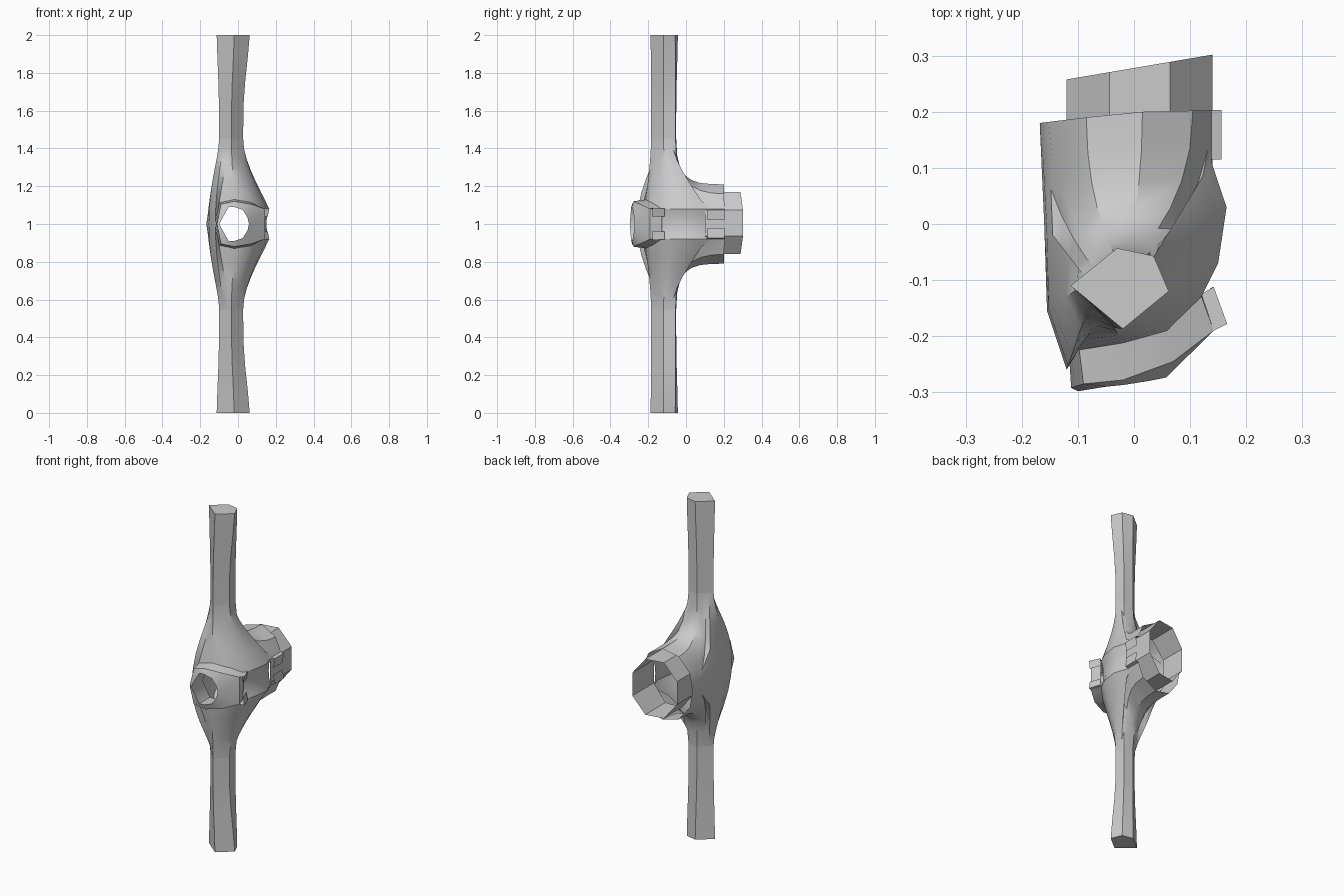
import bpy, math
from mathutils import Vector

if "Cube" in bpy.data.objects:
    bpy.data.objects.remove(bpy.data.objects["Cube"])


def make(name, rings, closed=True, cap=False, mirror=False):
    """Loft rings of points into a surface; heights are stored relative to z = 1."""
    n = len(rings[0])
    verts = [(x, y, z - 1) for r in rings for x, y, z in r]
    faces = []
    for i in range(len(rings) - 1):
        for j in range(n if closed else n - 1):
            k = (j + 1) % n
            faces.append((i * n + j, i * n + k, (i + 1) * n + k, (i + 1) * n + j))
    if cap:
        faces.append(tuple((len(rings) - 1) * n + j for j in range(n)))
    me = bpy.data.meshes.new(name)
    me.from_pydata(verts, [], faces)
    me.polygons.foreach_set("use_smooth", [True] * len(faces))
    me.set_sharp_from_angle(angle=math.radians(35))
    ob = bpy.data.objects.new(name, me)
    ob.location.z = 1
    bpy.context.collection.objects.link(ob)
    if mirror:
        m = ob.modifiers.new("mirror", 'MIRROR')
        m.use_axis = (False, False, True)
        m.merge_threshold = 0.0005
    return ob


# five-sided arm sections, clockwise from the left corner
end = [(-0.113, -0.11), (-0.03, -0.043), (0.035, -0.057), (0.062, -0.12), (-0.02, -0.187)]
neck = [(-0.1, -0.115), (-0.035, -0.052), (0.022, -0.056), (0.027, -0.12), (-0.035, -0.185)]


def section(t, z):
    return [(a[0] + (b[0] - a[0]) * t, a[1] + (b[1] - a[1]) * t, z) for a, b in zip(neck, end)]


# upper and lower arms
make("arms", [section(0, 1.43), section(0.05, 1.62), section(0.3, 1.75),
              section(0.7, 1.88), section(1, 2.0)], cap=True, mirror=True)

# body: flares from the neck into the side walls, back rim and front rim
rim = [(-0.12, -0.26, 1.0), (-0.155, -0.155, 1.0), (-0.16, 0.0, 1.0),
       (-0.168, 0.18, 1.0), (-0.152, 0.182, 1.1), (-0.085, 0.19, 1.185),
       (0.015, 0.2, 1.21), (0.105, 0.202, 1.16), (0.138, 0.203, 1.08),
       (0.138, 0.11, 1.08), (0.165, 0.03, 1.08), (0.15, -0.07, 1.08),
       (0.12, -0.13, 1.08), (0.06, -0.19, 1.115), (-0.02, -0.212, 1.13), (-0.1, -0.225, 1.11)]
keys = [1, 5, 8, 11, 14, 17]
arm_pts = [None] * 16
for s in range(5):
    a, b = Vector(neck[s]), Vector(neck[(s + 1) % 5])
    for i in range(keys[s], keys[s + 1]):
        p = a.lerp(b, (i - keys[s]) / (keys[s + 1] - keys[s]))
        arm_pts[i % 16] = p * 1.0
columns = []
for (ax, ay), f in zip(arm_pts, rim):
    p0, p3 = Vector((ax, ay, 1.455)), Vector(f)
    if f[1] > 0.15:                       # sweeps back into the rear socket
        p1 = Vector((ax, ay, 1.22))
        p2 = Vector((f[0], 0.03, f[2] + 0.05 * (f[2] < 1.05)))
    elif f[2] < 1.01:                     # drops down the left wall
        p1, p2 = Vector((ax, ay, 1.35)), Vector((f[0], f[1], 1.22))
    else:                                 # right wall and front
        p1 = Vector((ax, ay, 1.33))
        p2 = p3.lerp(Vector((ax, ay, 1.08)), 0.25)
        p2.z = f[2] + 0.08
    columns.append([p0 * (1 - t)**3 + p1 * 3 * t * (1 - t)**2 + p2 * 3 * t * t * (1 - t) + p3 * t**3
                    for t in [i / 7 for i in range(8)]])
make("body_shell", [list(r) for r in zip(*columns)], mirror=True)

# panel closing the right side
side = rim[9:13]
make("side_panel", [[(x - d, y, z) for x, y, _ in side]
                    for d, z in ((0, 1.08), (0.012, 1.04), (0.014, 1.0))],
     closed=False, mirror=True)

# clip tabs beside the panel
make("back_tabs", [[(0.138, 0.115, 1.08), (0.138, 0.203, 1.08)],
                   [(0.156, 0.115, 1.075), (0.156, 0.203, 1.075)],
                   [(0.152, 0.115, 1.02), (0.152, 0.203, 1.02)]], closed=False, mirror=True)
make("front_tabs", [[(0.12, -0.125, 1.08), (0.142, -0.19, 1.08)],
                    [(0.142, -0.112, 1.082), (0.166, -0.178, 1.085)],
                    [(0.135, -0.115, 1.04), (0.158, -0.18, 1.04)]], closed=False, mirror=True)


# rear collar: open eight-sided tube with a slanted end
def octagon(y, slant):
    pts = []
    for i in range(8):
        a = math.radians(45 * i + 22.5)
        x = 0.01 + 0.141 * math.cos(a)
        pts.append((x, y + slant * x, 1.005 + 0.178 * math.sin(a)))
    return pts


make("rear_collar", [octagon(0.1, 0), octagon(0.278, 0.17)])

# front ring: tapers to the small front opening, with a short inner tube (upper half, mirrored)
ring_back = [(-0.118, -0.2, 1.0), (-0.1, -0.205, 1.115), (-0.02, -0.205, 1.13),
             (0.06, -0.18, 1.118), (0.12, -0.128, 1.08), (0.126, -0.128, 1.0)]
ring_mid = [(-0.112, -0.292, 1.0), (-0.09, -0.285, 1.105), (-0.02, -0.278, 1.12),
            (0.07, -0.245, 1.105), (0.142, -0.19, 1.08), (0.142, -0.19, 1.0)]
ring_lip = [(-0.1, -0.298, 1.0), (-0.05, -0.29, 1.09), (-0.02, -0.287, 1.09),
            (0.025, -0.28, 1.075), (0.05, -0.275, 1.035), (0.058, -0.273, 1.0)]
inner = [(x, -0.19, z) for x, _, z in ring_lip]
make("front_ring", [ring_back, ring_mid, ring_lip, inner], closed=False, mirror=True)
